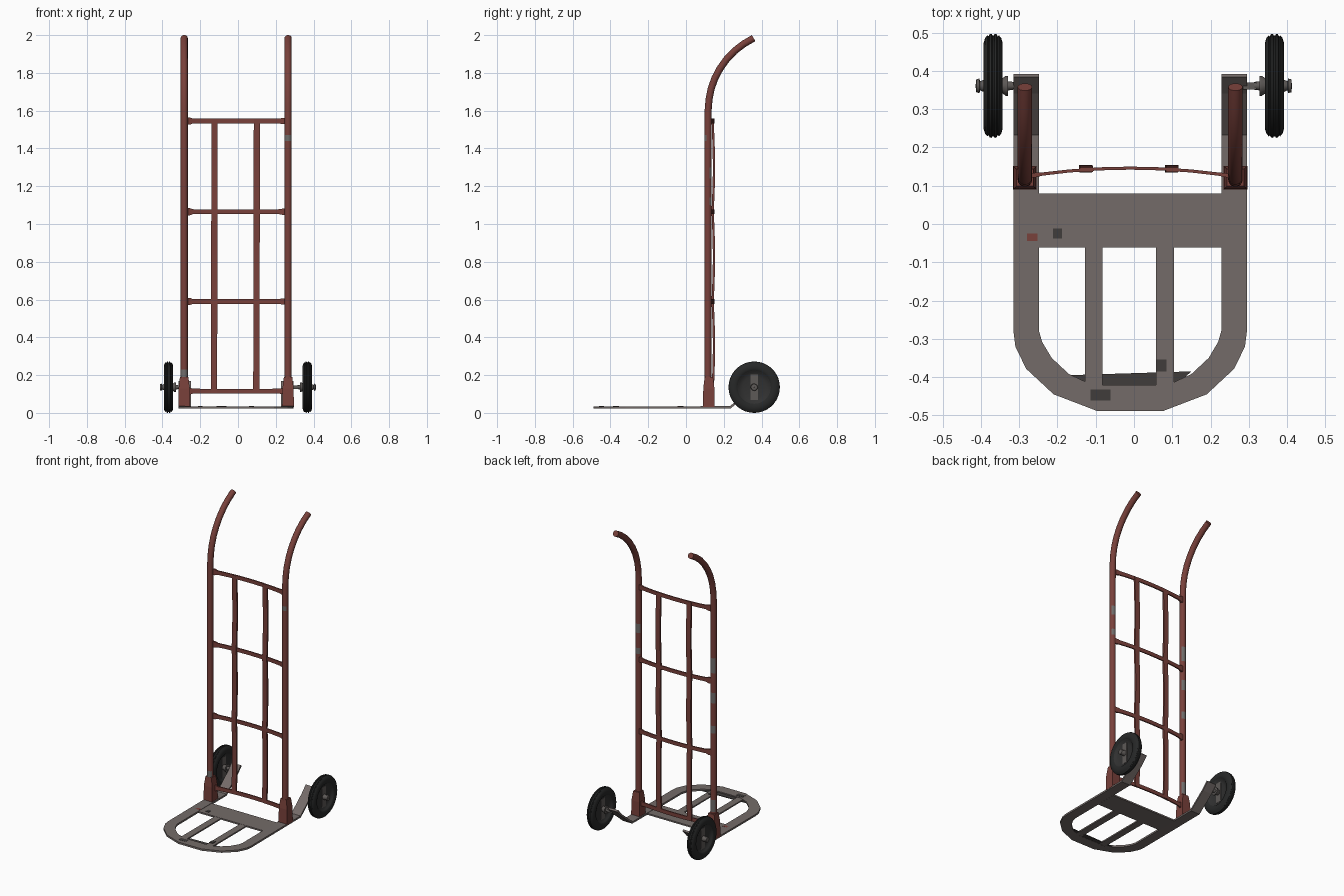
import bpy, bmesh, math
from mathutils import Vector

if "Cube" in bpy.data.objects:
    bpy.data.objects.remove(bpy.data.objects["Cube"])

CX = -0.01          # frame centre line
POST_Y = 0.116


def material(name, rgb):
    m = bpy.data.materials.new(name)
    m.diffuse_color = (*rgb, 1)
    m.use_nodes = True
    m.node_tree.nodes["Principled BSDF"].inputs["Base Color"].default_value = m.diffuse_color
    return m


RED = material("rust_red_paint", (0.19, 0.052, 0.043))
STEEL = material("brown_grey_steel", (0.175, 0.148, 0.14))
TYRE = material("black_rubber", (0.02, 0.021, 0.021))
RIM = material("dark_rim", (0.03, 0.03, 0.03))
HUB = material("hub_grey", (0.11, 0.1, 0.095))
WORN = material("worn_grey", (0.16, 0.15, 0.145))
DARK = material("dark_stain", (0.05, 0.045, 0.043))


def finish(name, bm, mats, smooth=35):
    bmesh.ops.recalc_face_normals(bm, faces=bm.faces)
    me = bpy.data.meshes.new(name)
    bm.to_mesh(me)
    bm.free()
    for m in mats:
        me.materials.append(m)
    if smooth:
        for p in me.polygons:
            p.use_smooth = True
        me.set_sharp_from_angle(angle=math.radians(smooth))
    ob = bpy.data.objects.new(name, me)
    bpy.context.collection.objects.link(ob)
    return ob


def sweep(name, path, profile, side, mats, scales=None, rule=None, smooth=35):
    """Sweep a closed profile (side, up) along a path."""
    bm = bmesh.new()
    path = [Vector(p) for p in path]
    side = Vector(side)
    rings = []
    for i, p in enumerate(path):
        t = (path[min(i + 1, len(path) - 1)] - path[max(i - 1, 0)]).normalized()
        up = t.cross(side).normalized()
        s = scales[i] if scales else 1
        rings.append([bm.verts.new(p + side * a * s + up * b * s) for a, b in profile])
    n = len(profile)
    for r0, r1 in zip(rings, rings[1:]):
        for k in range(n):
            bm.faces.new((r0[k], r0[(k + 1) % n], r1[(k + 1) % n], r1[k]))
    bm.faces.new(rings[0])
    bm.faces.new(rings[-1])
    bmesh.ops.recalc_face_normals(bm, faces=bm.faces)
    if rule:
        for f in bm.faces:
            f.material_index = rule(f)
    return finish(name, bm, mats, smooth)


def circle(r, n):
    return [(r * math.cos(2 * math.pi * k / n), r * math.sin(2 * math.pi * k / n)) for k in range(n)]


def rect(a, b):
    return [(-a, -b), (a, -b), (a, b), (-a, b)]


def box(name, lo, hi, mat):
    bm = bmesh.new()
    bmesh.ops.create_cube(bm, size=1)
    for v in bm.verts:
        v.co = Vector([l + (c + 0.5) * (h - l) for c, l, h in zip(v.co, lo, hi)])
    return finish(name, bm, [mat], 0)


def lathe(name, profile, centre, mats, flip=1, n=36, rule=None):
    """Spin (x, radius) points round the x axis; profile is a closed loop."""
    bm = bmesh.new()
    rings = []
    for k in range(n):
        a = 2 * math.pi * k / n
        rings.append([bm.verts.new((centre[0] + flip * x, centre[1] + r * math.cos(a),
                                    centre[2] + r * math.sin(a))) for x, r in profile])
    m = len(profile)
    for k in range(n):
        for j in range(m):
            f = bm.faces.new((rings[k][j], rings[k][(j + 1) % m],
                              rings[(k + 1) % n][(j + 1) % m], rings[(k + 1) % n][j]))
            if rule:
                f.material_index = rule(max(profile[j][1], profile[(j + 1) % m][1]))
    return finish(name, bm, mats)


# Side posts with curved handles and worn paint patches
bend = [(0.117, 1.6), (0.122, 1.66), (0.133, 1.715), (0.152, 1.77), (0.18, 1.823),
        (0.215, 1.872), (0.258, 1.917), (0.305, 1.953), (0.358, 1.984)]
WEAR = {"left": [(0.19, 0.23, -1), (0.2, 0.28, 1), (0.72, 0.77, 1), (0.92, 0.99, 1), (1.12, 1.22, 1)],
        "right": [(1.1, 1.14, 1), (1.24, 1.3, 1), (1.44, 1.47, -1)]}
for label, x in (("left", CX - 0.275), ("right", CX + 0.275)):
    zs = sorted({0.03} | {z for a, b, _ in WEAR[label] for z in (a, b)})

    def worn(f, patches=WEAR[label]):
        c = f.calc_center_median()
        return int(any(a < c.z < b and f.normal.y * d > 0.6 for a, b, d in patches))

    sweep(label + "_post", [(x, POST_Y, z) for z in zs] + [(x, y, z) for y, z in bend],
          circle(0.019, 14), (1, 0, 0), [RED, WORN], rule=worn)
    # Socket at the foot of the post
    sweep(label + "_post_socket", [(x, 0.121, z) for z in (0.03, 0.13, 0.19)],
          rect(0.031, 0.031), (1, 0, 0), [RED], scales=[1, 0.95, 0.72], smooth=0)

# Bowed cross bars with flared ends
for i, z in enumerate((0.115, 0.59, 1.065, 1.545)):
    us = [-1, -0.92, -0.86, -0.6, -0.3, 0, 0.3, 0.6, 0.86, 0.92, 1]
    sweep(f"cross_bar_{i + 1}", [(CX + 0.267 * u, 0.146 - 0.021 * u * u, z) for u in us],
          rect(0.0125, 0.004), (0, 0, 1), [RED],
          scales=[1.6, 1.5, 1.05] + [1] * 5 + [1.05, 1.3, 1.4], smooth=20)

# Upright slats, slightly bent between the bars
for label, x in (("left", -0.124), ("right", 0.1)):
    path = []
    for k in range(25):
        z = 0.105 + 1.45 * k / 24
        w = abs(math.sin(math.pi * (z - 0.115) / 0.475))
        path.append((x - 0.003 * (1 - k / 24), 0.141 + 0.007 * w, z))
    sweep(label + "_slat", path, rect(0.0165, 0.006), (1, 0, 0), [RED], smooth=20)

# U-shaped toe frame whose arms bend up to the wheels: (outer x, y, inner x, y, z)
half = [(0.305, 0.388, 0.238, 0.388, 0.165), (0.305, 0.345, 0.238, 0.345, 0.12),
        (0.305, 0.235, 0.238, 0.235, 0.03), (0.305, -0.28, 0.238, -0.28, 0.028),
        (0.30, -0.32, 0.23, -0.308, 0.028), (0.272, -0.378, 0.205, -0.35, 0.028),
        (0.2, -0.445, 0.16, -0.392, 0.028), (0.085, -0.489, 0.1, -0.42, 0.028)]
strip = [(-a, b, -c, d, z) for a, b, c, d, z in half] + half[::-1]
bm = bmesh.new()
pairs = [(bm.verts.new((CX + a, b, z)), bm.verts.new((CX + c, d, z))) for a, b, c, d, z in strip]
for p, q in zip(pairs, pairs[1:]):
    bm.faces.new((p[0], q[0], q[1], p[1]))
frame = finish("toe_frame", bm, [STEEL], 0)
solid = frame.modifiers.new("thickness", 'SOLIDIFY')
solid.thickness = 0.012
solid.offset = 0

# Toe plate, its two slats and the front lip
box("toe_plate", (CX - 0.245, -0.062, 0.023), (CX + 0.24, 0.08, 0.033), STEEL)
for label, x in (("left", -0.105), ("right", 0.081)):
    box(label + "_toe_slat", (x - 0.023, -0.43, 0.023), (x + 0.023, -0.05, 0.032), STEEL)
bm = bmesh.new()
bm.faces.new([bm.verts.new((x, y, 0.023)) for x, y in
              ((-0.17, -0.395), (-0.1, -0.43), (0.1, -0.43), (0.15, -0.385))])
lip = finish("front_lip", bm, [DARK], 0)
lip.modifiers.new("thickness", 'SOLIDIFY').thickness = 0.004

# Stains on the steel
for i, (x, y, a, b, m) in enumerate(((-0.2, -0.025, 0.012, 0.013, DARK), (0.072, -0.37, 0.013, 0.016, DARK),
                                     (-0.088, -0.447, 0.026, 0.014, DARK), (-0.266, -0.035, 0.014, 0.01, RED))):
    box(f"stain_{i + 1}", (x - a, y - b, 0.032), (x + a, y + b, 0.0352), m)

# Wheels: grooved tyre, dished rim, hub, axle and rim strap
side_profile = [(0.006, 0.015), (0.007, 0.06), (0.014, 0.082), (0.021, 0.088), (0.025, 0.1),
                (0.025, 0.112), (0.021, 0.125), (0.015, 0.132), (0.012, 0.129),
                (0.009, 0.135), (0.004, 0.136), (0.002, 0.132)]
wheel_profile = side_profile + [(-x, r) for x, r in side_profile[::-1]]
hub_profile = [(-0.054, 0.001), (-0.054, 0.01), (-0.039, 0.012), (-0.039, 0.026), (-0.033, 0.026),
               (-0.02, 0.017), (0.022, 0.017), (0.034, 0.012), (0.036, 0.019),
               (0.044, 0.017), (0.046, 0.001)]
for label, s, x in (("left", -1, -0.368), ("right", 1, 0.367)):
    c = (x, 0.361, 0.136)
    lathe(label + "_wheel", wheel_profile, c, [TYRE, RIM], rule=lambda r: int(r < 0.09))
    lathe(label + "_hub", hub_profile, c, [HUB], flip=s, n=12)
    if s > 0:   # reach the arm across the off-centre gap
        box("right_axle_stub", (0.285, 0.352, 0.127), (0.32, 0.37, 0.145), HUB)
    for d in (-1, 1):
        xs = sorted((x + d * 0.004, x + d * 0.011))
        box(f"{label}_rim_strap_{'outer' if d == s else 'inner'}",
            (xs[0], 0.342, 0.068), (xs[1], 0.382, 0.204), HUB)
